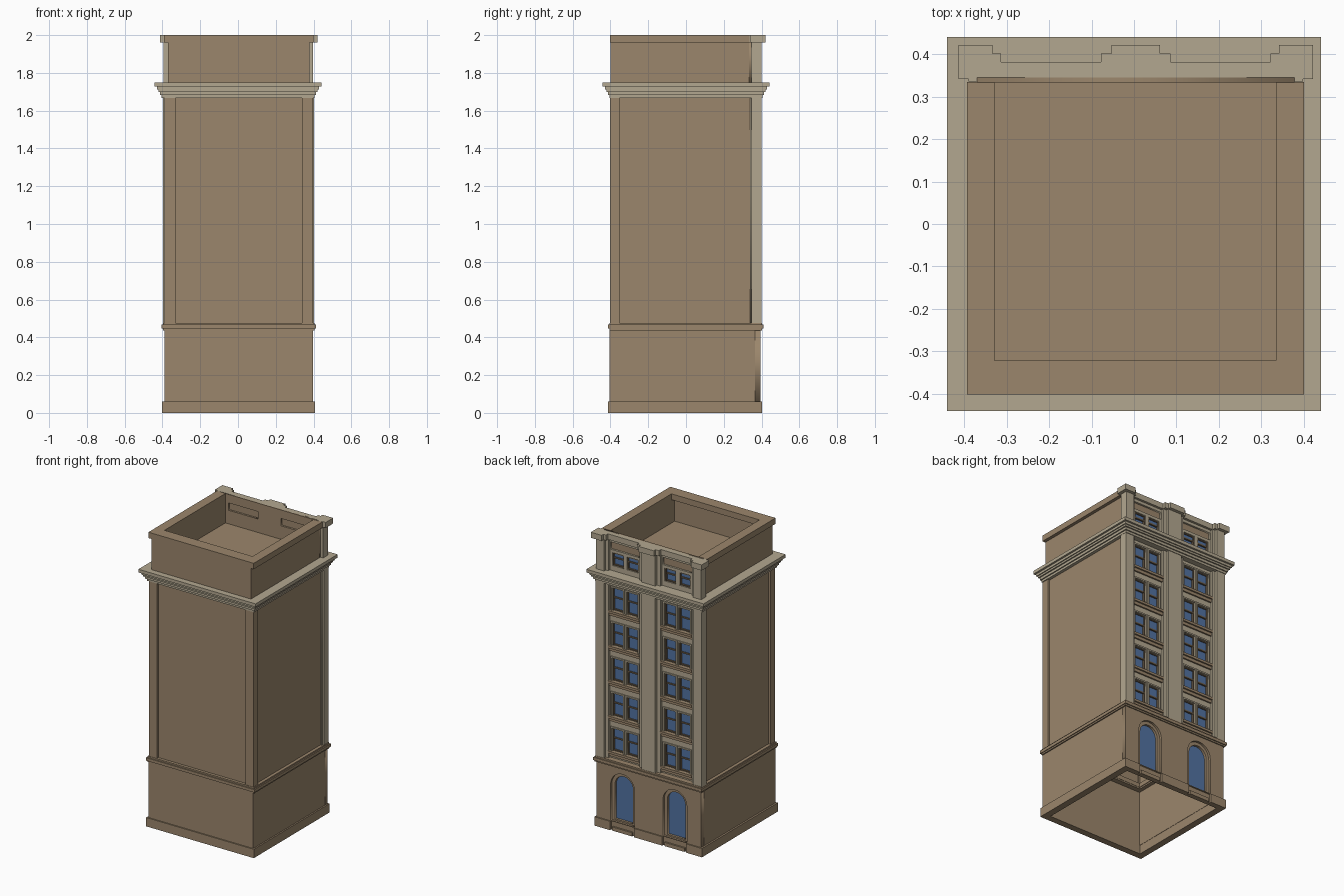
import bpy, bmesh, math

if "Cube" in bpy.data.objects:
    bpy.data.objects.remove(bpy.data.objects["Cube"])

def mat(name, c):
    m = bpy.data.materials.new(name)
    m.diffuse_color = (*c, 1)
    m.use_nodes = True
    m.node_tree.nodes["Principled BSDF"].inputs["Base Color"].default_value = m.diffuse_color
    return m

BROWN = mat("brown_stone", (0.33, 0.24, 0.15))
TAN = mat("tan_stone", (0.45, 0.39, 0.28))
BLUE = mat("blue_glass", (0.085, 0.17, 0.36))
DARK = mat("dark_sash", (0.16, 0.115, 0.07))

def boxes(name, m, items):
    """One object from boxes given as x0, x1, y0, y1, z0, z1."""
    bm = bmesh.new()
    for x0, x1, y0, y1, z0, z1 in items:
        r = bmesh.ops.create_cube(bm, size=1)
        for v in r["verts"]:
            v.co = (x1 if v.co.x > 0 else x0, y1 if v.co.y > 0 else y0, z1 if v.co.z > 0 else z0)
    me = bpy.data.meshes.new(name)
    bm.to_mesh(me)
    bm.free()
    me.materials.append(m)
    ob = bpy.data.objects.new(name, me)
    bpy.context.collection.objects.link(ob)
    return ob

def rect(x0, x1, z0, z1):
    return [(x0, z0), (x1, z0), (x1, z1), (x0, z1)]

def arch(cx, r, z0, spring, n=16):
    return [(cx - r, z0), (cx + r, z0)] + [
        (cx + r * math.cos(math.pi * i / n), spring + r * math.sin(math.pi * i / n)) for i in range(n + 1)]

def wall(name, m, loops, y0, y1):
    """Upright slab facing +y, filled from outlines with holes."""
    cu = bpy.data.curves.new(name, 'CURVE')
    cu.dimensions = '2D'
    cu.fill_mode = 'BOTH'
    cu.extrude = (y1 - y0) / 2
    for pts in loops:
        s = cu.splines.new('POLY')
        s.points.add(len(pts) - 1)
        for p, (x, z) in zip(s.points, pts):
            p.co = (x, z, 0, 1)
        s.use_cyclic_u = True
    tmp = bpy.data.objects.new(name + "_curve", cu)
    bpy.context.collection.objects.link(tmp)
    bpy.context.view_layer.update()
    me = bpy.data.meshes.new_from_object(tmp.evaluated_get(bpy.context.evaluated_depsgraph_get()))
    bpy.data.objects.remove(tmp)
    for v in me.vertices:
        v.co = (v.co.x, (y0 + y1) / 2 - v.co.z, v.co.y)
    me.materials.clear()
    me.materials.append(m)
    ob = bpy.data.objects.new(name, me)
    bpy.context.collection.objects.link(ob)
    return ob

def ring(x0, x1, y0, y1, z0, z1, t):
    return [(x0, x1, y0, y0 + t, z0, z1), (x0, x1, y1 - t, y1, z0, z1),
            (x0, x0 + t, y0 + t, y1 - t, z0, z1), (x1 - t, x1, y0 + t, y1 - t, z0, z1)]

def sides(x0, x1, y0, y1, z0, z1, t):
    r = ring(x0, x1, y0, y1 + t, z0, z1, t)
    return [r[0], r[2], r[3]]

C = 0.004          # the body sits slightly off centre
BAYS = (C - 0.197, C + 0.197)

# Ground floor: open-bottomed shell, plinth, band
boxes("ground_walls", BROWN, sides(-0.39, 0.398, -0.405, 0.365, 0.06, 0.44, 0.035))
plinth = sides(-0.402, 0.408, -0.413, 0.365, 0, 0.06, 0.045)
plinth += [(a, b, 0.365, 0.403, 0, 0.06) for a, b in ((-0.402, -0.283), (-0.103, 0.111), (0.291, 0.408))]
plinth += [(c - 0.09, c + 0.09, 0.365, 0.388, 0, 0.06) for c in BAYS]
boxes("plinth", BROWN, plinth)
boxes("entrance_steps", BROWN, [(c - 0.075, c + 0.075, 0.37, 0.4, 0, 0.025) for c in BAYS])
wall("ground_facade", BROWN, [rect(-0.39, 0.398, 0.06, 0.44)] + [arch(c, 0.09, 0.065, 0.31) for c in BAYS], 0.365, 0.395)
for c in BAYS:
    wall("arch_frame", BROWN, [arch(c, 0.092, 0.06, 0.31), arch(c, 0.068, 0.075, 0.31)], 0.355, 0.38)
    wall("arch_glass", BLUE, [arch(c, 0.07, 0.07, 0.31)], 0.357, 0.364)
boxes("band", BROWN, ring(-0.398, 0.406, -0.405, 0.402, 0.437, 0.447, 0.07)
      + ring(-0.404, 0.412, -0.413, 0.409, 0.447, 0.467, 0.08)
      + ring(-0.396, 0.404, -0.405, 0.402, 0.467, 0.477, 0.07))

# Shaft: recessed walls with front corner strips
boxes("shaft_walls", BROWN, sides(-0.375, 0.383, -0.385, 0.345, 0.475, 1.68, 0.03))
boxes("corner_strips", BROWN, [(-0.39, -0.33, -0.402, -0.352, 0.475, 1.68), (0.338, 0.398, -0.402, -0.352, 0.475, 1.68)])

# Facade: wall with paired windows, sashes, glass and sills
FLOOR = 0.239
cells = [(c + s * 0.055, 0.475 + FLOOR * f + 0.05, 0.475 + FLOOR * f + 0.205)
         for f in range(5) for c in BAYS for s in (-1, 1)]
attic = [(c + s * 0.055, 1.785, 1.872) for c in BAYS for s in (-1, 1)]
W = 0.043
hole = lambda x, a, b: rect(x - W, x + W, a, b)
wall("facade_wall", TAN, [rect(-0.385, 0.393, 0.475, 1.68)] + [hole(*c) for c in cells], 0.338, 0.365)
slots = [rect(c - 0.112, c + 0.112, 1.892, 1.942) for c in BAYS]
wall("attic_facade", TAN, [rect(-0.37, 0.378, 1.74, 1.97)] + [hole(*c) for c in attic] + slots, 0.345, 0.365)
wall("attic_inner_wall", BROWN, [rect(-0.37, 0.378, 1.74, 2.0)] + slots, 0.333, 0.345)
boxes("attic_panels", BROWN, [(c - 0.115, c + 0.115, 0.346, 0.352, 1.885, 1.945) for c in BAYS])

frames, glass = [], []
for x, a, b in cells + attic:
    mid = (a + b) / 2 + 0.01
    frames += [(x - W, x - W + 0.007, 0.34, 0.36, a, b), (x + W - 0.007, x + W, 0.34, 0.36, a, b),
               (x - W, x + W, 0.34, 0.358, a, a + 0.007), (x - W, x + W, 0.34, 0.358, b - 0.007, b),
               (x - W, x + W, 0.34, 0.357, mid - 0.005, mid + 0.005)]
    glass += [(x - W, x + W, 0.34, 0.346, a, mid), (x - W, x + W, 0.346, 0.352, mid, b)]
boxes("window_sashes", DARK, frames)
boxes("window_glass", BLUE, glass)
# Raised surrounds round each window
trim = []
for x, a, b in cells:
    trim += [(x - W - 0.01, x - W, 0.36, 0.372, a, b), (x + W, x + W + 0.01, 0.36, 0.372, a, b),
             (x - W - 0.01, x + W + 0.01, 0.36, 0.372, b, b + 0.01)]
boxes("window_surrounds", TAN, trim)
sills = []
for f in range(5):
    z = 0.475 + FLOOR * f
    for c in BAYS:
        sills += [(c - 0.118, c + 0.118, 0.36, 0.385, z + 0.034, z + 0.05),
                  (c - 0.118, c + 0.118, 0.36, 0.375, z + 0.014, z + 0.034)]
boxes("window_sills", BROWN, sills)

# Piers: stepped, running through shaft and attic
piers = []
for z0, z1, e in ((0.475, 1.68, 0), (1.74, 1.965, 0.004)):
    for s in (-1, 1):
        for a, b, y in ((0.335, 0.4 - e, 0.4), (0.315, 0.34, 0.382)):
            x = sorted((C * 0.5 + s * a, C * 0.5 + s * b))
            piers.append((x[0], x[1], 0.348, y, z0, z1))
    piers += [(C - 0.052, C + 0.052, 0.35, 0.4, z0, z1), (C - 0.078, C + 0.078, 0.35, 0.382, z0, z1)]
boxes("piers", TAN, piers)

# Main cornice in steps
boxes("cornice", TAN, [b for z0, z1, r in ((1.668, 1.683, 0.404), (1.683, 1.70, 0.412), (1.70, 1.712, 0.421),
                                           (1.712, 1.728, 0.428), (1.728, 1.75, 0.441))
                       for b in ring(-r, r, -r, r, z0, z1, r - 0.34)])

# Attic: parapet, overhanging cap, sunken roof
boxes("attic_walls", BROWN, sides(-0.37, 0.378, -0.4, 0.335, 1.74, 1.96, 0.042))
boxes("parapet_cap", BROWN, [(-0.393, 0.4, -0.402, -0.322, 1.96, 2.0),
                             (-0.393, -0.328, -0.322, 0.335, 1.96, 2.0), (0.335, 0.4, -0.322, 0.335, 1.96, 2.0)])
boxes("roof", BROWN, [(-0.365, 0.37, -0.39, 0.335, 1.78, 1.80)])
boxes("coping", TAN, [(-0.39, 0.398, 0.336, 0.381, 1.962, 2.0)])
caps = [(C - 0.057, C + 0.057, 0.336, 0.422, 1.962, 2.0), (C - 0.082, C + 0.082, 0.336, 0.402, 1.962, 2.0)]
for s in (-1, 1):
    for a, b, y in ((0.337, 0.417, 0.422), (0.317, 0.34, 0.402)):
        x = sorted((C + s * a, C + s * b))
        caps.append((x[0], x[1], 0.342, y, 1.962, 2.0))
boxes("pier_caps", TAN, caps)
